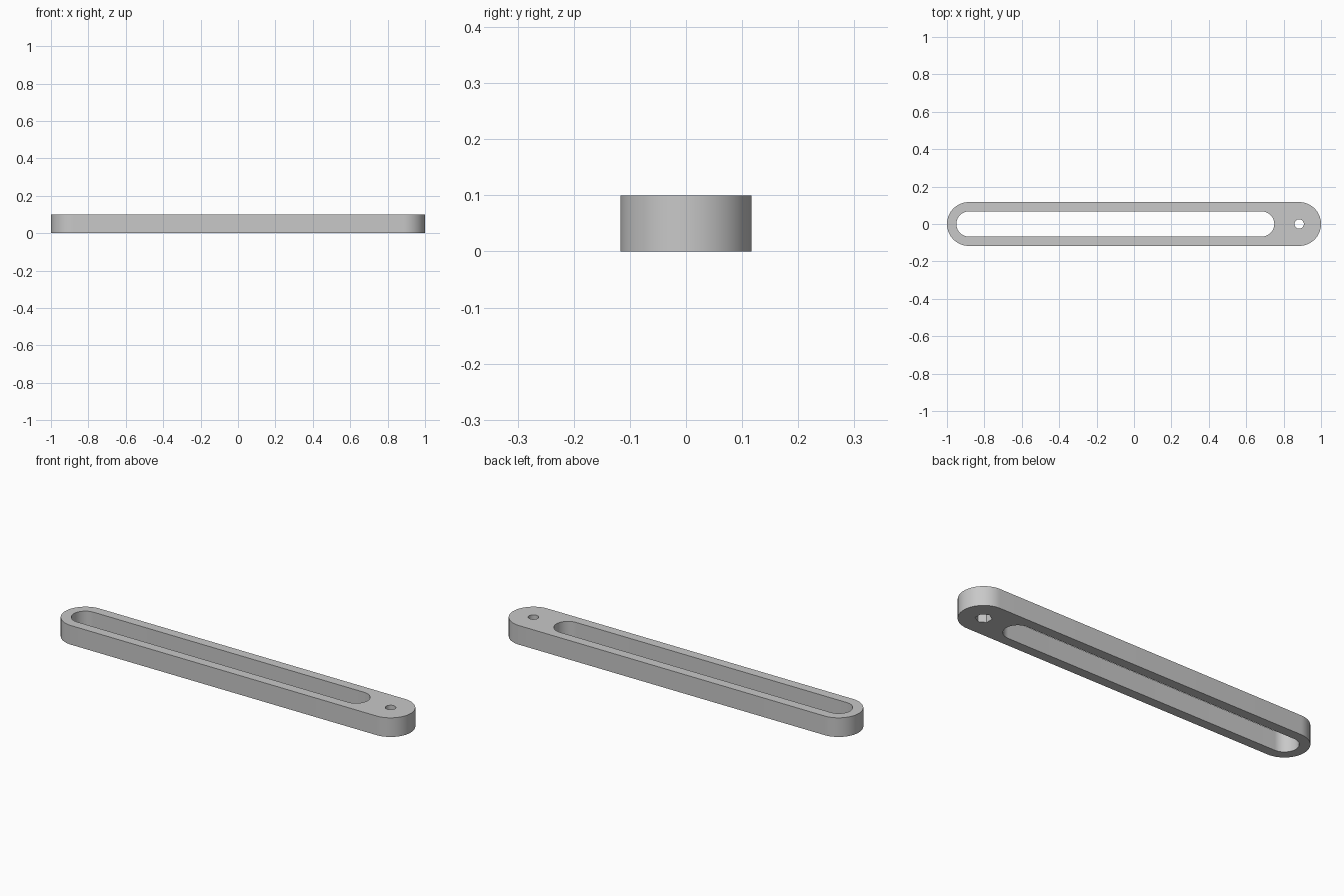
import bpy, bmesh
from math import cos, sin, pi, radians

if "Cube" in bpy.data.objects:
    bpy.data.objects.remove(bpy.data.objects["Cube"])

HEIGHT = 0.1
grey = bpy.data.materials.new("plain grey")
grey.use_nodes = True
colour = (0.58, 0.58, 0.58, 1)
grey.diffuse_color = colour
grey.node_tree.nodes["Principled BSDF"].inputs["Base Color"].default_value = colour


def arc(cx, r, start, sweep, steps):
    return [(cx + r * cos(start + sweep * i / steps), r * sin(start + sweep * i / steps))
            for i in range(steps + 1)]


def stadium(left, right, r):
    """Outline with rounded ends, from the outer x limits."""
    return arc(right - r, r, -pi / 2, pi, 32) + arc(left + r, r, pi / 2, pi, 32)


def ring(cx, r, sides, start=0):
    return arc(cx, r, start, 2 * pi, sides)[:-1]


def prism(name, outline, z0, z1):
    bm = bmesh.new()
    base = bm.faces.new([bm.verts.new((x, y, z0)) for x, y in outline])
    top = bmesh.ops.extrude_face_region(bm, geom=[base])["geom"]
    bmesh.ops.translate(bm, vec=(0, 0, z1 - z0),
                        verts=[v for v in top if isinstance(v, bmesh.types.BMVert)])
    bmesh.ops.recalc_face_normals(bm, faces=bm.faces)
    mesh = bpy.data.meshes.new(name)
    bm.to_mesh(mesh)
    bm.free()
    mesh.materials.append(grey)
    obj = bpy.data.objects.new(name, mesh)
    bpy.context.collection.objects.link(obj)
    return obj


# Flat bar with rounded ends
bar = prism("slotted_bar", stadium(-1, 1, 0.117), 0, HEIGHT)

# Long slot, pin hole and hexagonal nut recess in the underside
cutters = [
    prism("slot_cutter", stadium(-0.95, 0.75, 0.067), -0.1, 0.2),
    prism("pin_hole_cutter", ring(0.883, 0.025, 32), -0.1, 0.2),
    prism("nut_recess_cutter", ring(0.883, 0.039, 6, pi / 6), -0.1, 0.05),
]
bpy.ops.object.select_all(action="DESELECT")
bar.select_set(True)
bpy.context.view_layer.objects.active = bar
for cutter in cutters:
    cut = bar.modifiers.new(cutter.name, "BOOLEAN")
    cut.operation = "DIFFERENCE"
    cut.solver = "EXACT"
    cut.object = cutter
    bpy.ops.object.modifier_apply(modifier=cut.name)
    bpy.data.objects.remove(cutter)

# Smooth round walls, crisp rims
bpy.ops.object.shade_smooth_by_angle(angle=radians(30))
